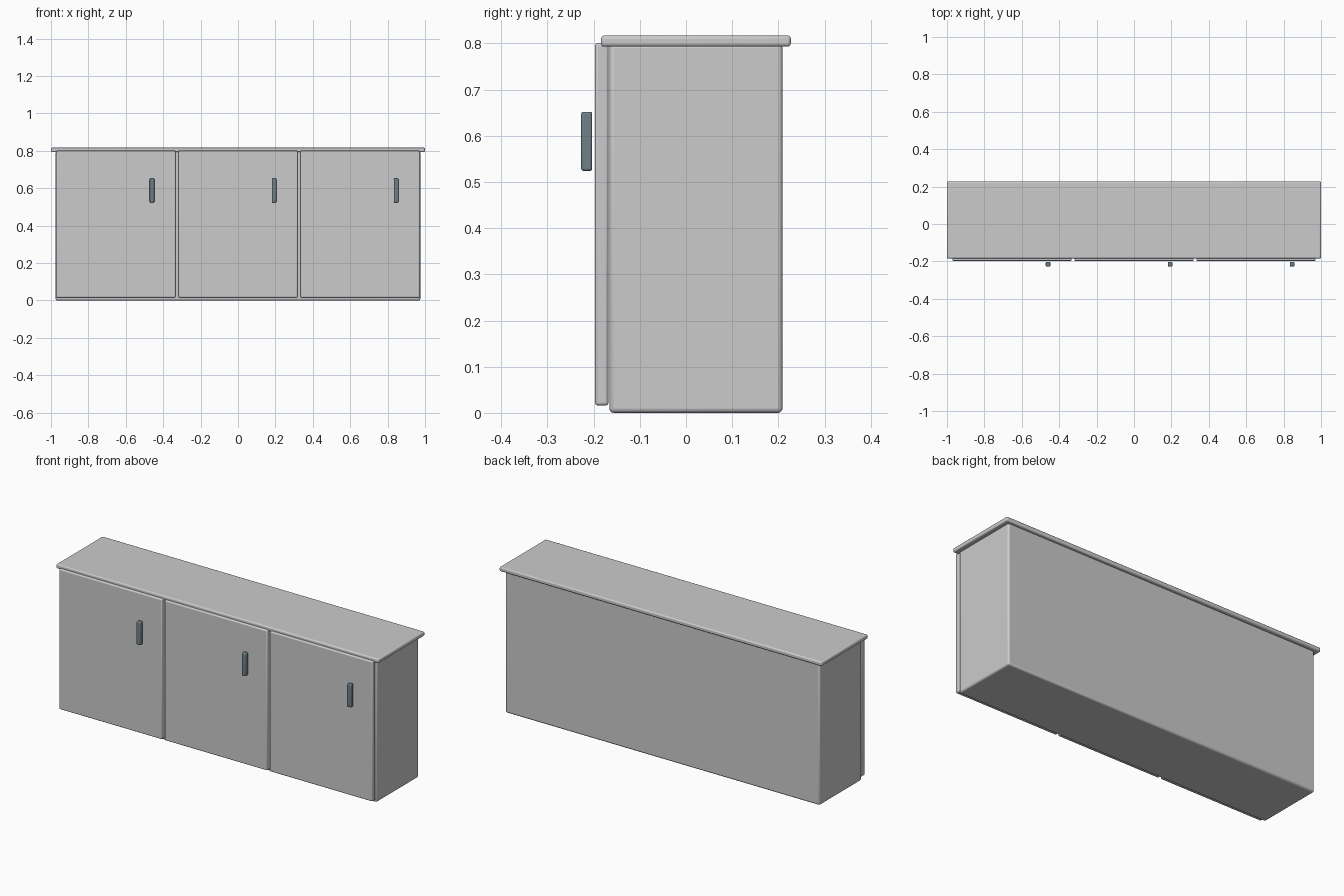
import bpy

if "Cube" in bpy.data.objects:
    bpy.data.objects.remove(bpy.data.objects["Cube"])


def box(name, x, y, z, bevel, segments=3, material=None):
    """Bevelled box spanning the (min, max) ranges x, y, z."""
    bpy.ops.mesh.primitive_cube_add(
        size=1, location=[(r[0] + r[1]) / 2 for r in (x, y, z)])
    obj = bpy.context.object
    obj.name = name
    obj.scale = [r[1] - r[0] for r in (x, y, z)]
    bpy.ops.object.transform_apply(location=False, rotation=False, scale=True)
    mod = obj.modifiers.new("soft_edges", 'BEVEL')
    mod.width = bevel
    mod.segments = segments
    bpy.ops.object.shade_smooth_by_angle()
    if material:
        obj.data.materials.append(material)
    return obj


handle_metal = bpy.data.materials.new("handle_metal")
handle_metal.diffuse_color = (0.16, 0.22, 0.25, 1)
handle_metal.use_nodes = True
handle_metal.node_tree.nodes["Principled BSDF"].inputs["Base Color"].default_value = handle_metal.diffuse_color

# Cabinet carcass and overhanging counter
box("cabinet_body", (-0.975, 0.975), (-0.166, 0.209), (0, 0.8), 0.01)
box("worktop", (-1, 1), (-0.184, 0.227), (0.793, 0.817), 0.007)

# Three doors, each with an upright pull set off its face
for i, side in enumerate(("left", "middle", "right")):
    cx = (i - 1) * 0.6525
    box(side + "_door", (cx - 0.319, cx + 0.319), (-0.197, -0.168),
        (0.016, 0.801), 0.006)
    hx = cx + 0.193
    box(side + "_handle", (hx - 0.0125, hx + 0.0125), (-0.227, -0.203),
        (0.524, 0.652), 0.005, material=handle_metal)
